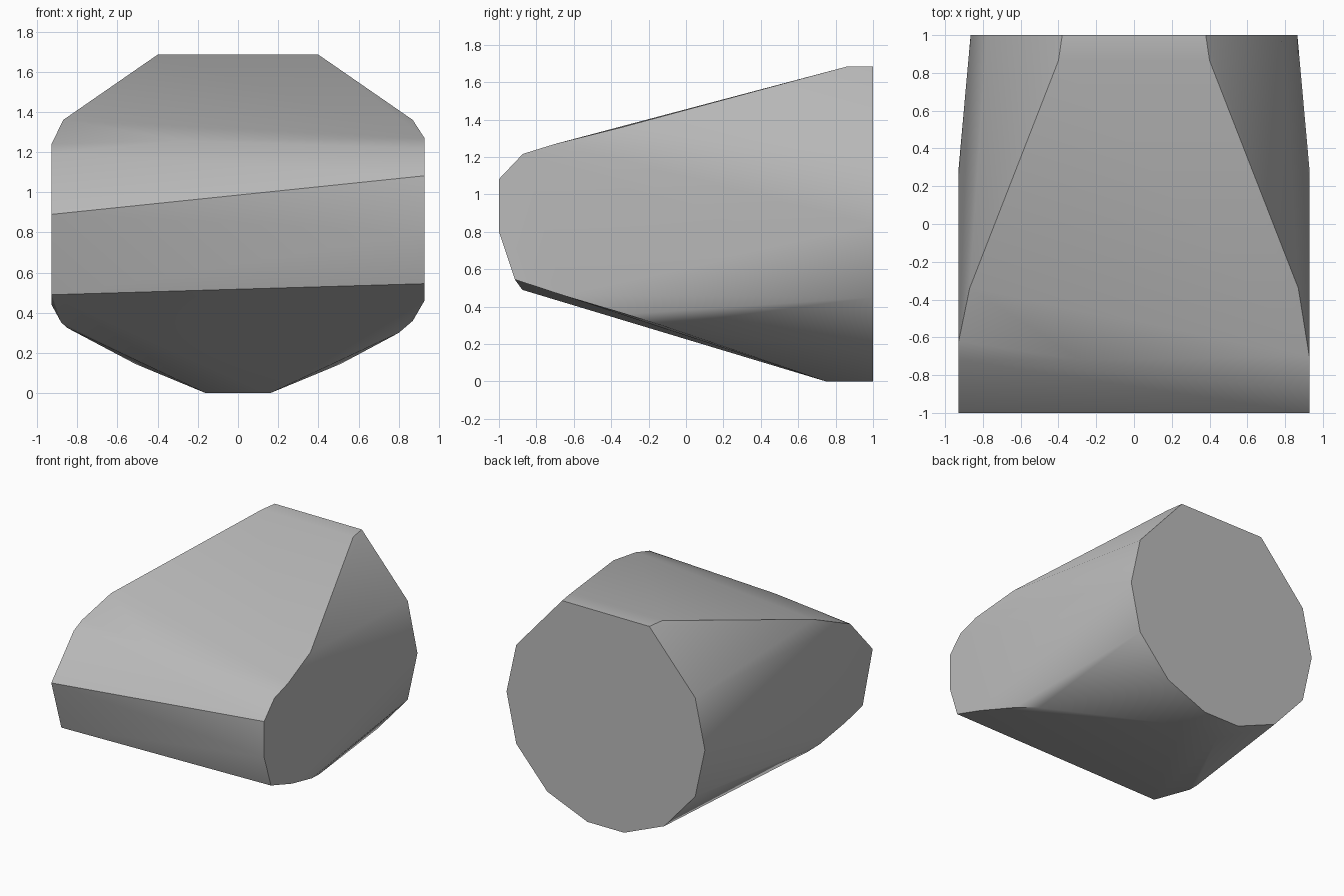
import bpy
import bmesh
import math

cube = bpy.data.objects.get("Cube")
if cube:
    bpy.data.objects.remove(cube, do_unlink=True)

grey = bpy.data.materials.new("stone_grey")
grey.use_nodes = True
colour = (0.5, 0.5, 0.5, 1)
grey.diffuse_color = colour
grey.node_tree.nodes["Principled BSDF"].inputs["Base Color"].default_value = colour


def mirrored(points):
    return [(s * x, y, z) for x, y, z in points for s in (1, -1)]


# Flat twelve-sided rear end
rear_profile = [(0.38, 1.685), (0.78, 1.23), (0.865, 0.84),
                (0.78, 0.45), (0.51, 0.145), (0.16, 0)]
corners = mirrored([(x, 1, z) for x, z in rear_profile])

# Ridge ends, widest side points and underside ends
corners += mirrored([(0.4, 0.865, 1.685), (0.87, -0.34, 1.36),
                     (0.928, 0.3, 0.84), (0.16, 0.75, 0)])

# Right end of the nose: flat side cap and its lower chamfer
corners += [(0.928, y, z) for y, z in [(-0.7, 1.27), (-0.872, 1.217), (-1, 1.082),
                                       (-1, 0.8), (-0.915, 0.545), (-0.655, 0.46)]]
corners += [(0.87, -0.32, 0.36), (0.8, -0.13, 0.3)]

# Left end of the nose, with a lower front edge
corners += [(-0.928, y, z) for y, z in [(-0.62, 1.24), (-0.72, 1.195), (-1, 0.89),
                                        (-0.875, 0.49), (-0.66, 0.44)]]
corners += [(-0.28, -0.72, 1.258), (-0.88, -0.41, 0.352), (-0.85, -0.3, 0.325)]

# Wrap the corners into one faceted solid
bm = bmesh.new()
for corner in corners:
    bm.verts.new(corner)
bmesh.ops.convex_hull(bm, input=bm.verts)
loose = [v for v in bm.verts if not v.link_faces]
bmesh.ops.delete(bm, geom=loose, context='VERTS')
bmesh.ops.dissolve_limit(bm, angle_limit=math.radians(0.5),
                         verts=bm.verts, edges=bm.edges)
bmesh.ops.recalc_face_normals(bm, faces=bm.faces)

mesh = bpy.data.meshes.new("faceted_block")
bm.to_mesh(mesh)
bm.free()
mesh.materials.append(grey)
block = bpy.data.objects.new("faceted_block", mesh)
bpy.context.collection.objects.link(block)

# Soft shading with crisp edges
bpy.ops.object.select_all(action='DESELECT')
block.select_set(True)
bpy.context.view_layer.objects.active = block
bpy.ops.object.shade_smooth_by_angle(angle=math.radians(30))
